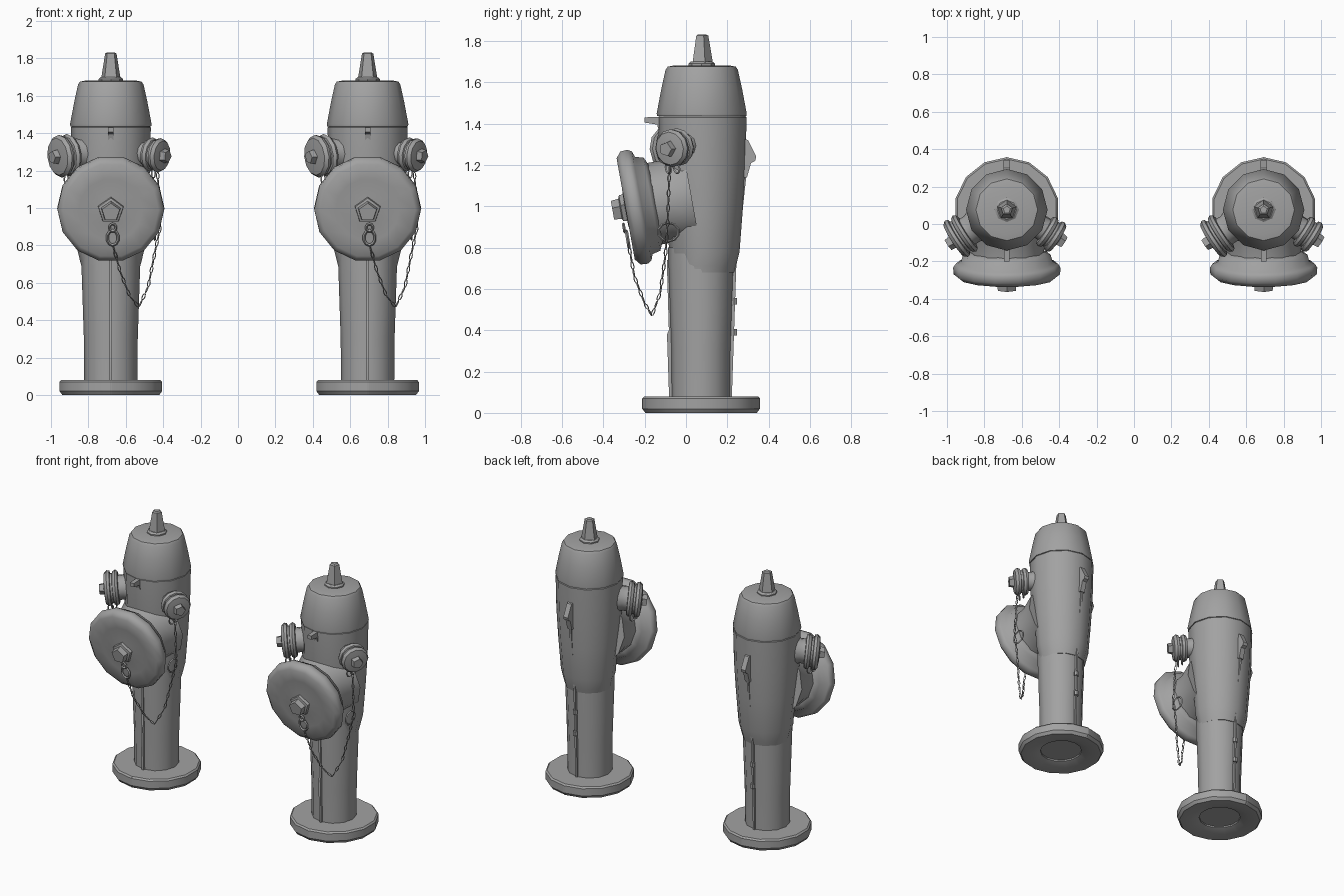
import bpy, bmesh
from math import cos, sin, pi, radians
from mathutils import Vector, Matrix

if "Cube" in bpy.data.objects:
    bpy.data.objects.remove(bpy.data.objects["Cube"])

iron = bpy.data.materials.new("grey iron")
iron.use_nodes = True
iron.diffuse_color = (0.36, 0.36, 0.36, 1)
iron.node_tree.nodes["Principled BSDF"].inputs["Base Color"].default_value = (0.36, 0.36, 0.36, 1)


def finish(name, bm, origin, angle=40):
    bmesh.ops.recalc_face_normals(bm, faces=bm.faces)
    mesh = bpy.data.meshes.new(name)
    bm.to_mesh(mesh)
    bm.free()
    obj = bpy.data.objects.new(name, mesh)
    obj.location = origin
    mesh.materials.append(iron)
    bpy.context.collection.objects.link(obj)
    bpy.ops.object.select_all(action="DESELECT")
    obj.select_set(True)
    bpy.context.view_layer.objects.active = obj
    bpy.ops.object.shade_smooth_by_angle(angle=radians(angle))
    return obj


def lathe(bm, profile, sides, centre, axis=(0, 0, 1), turn=0.0):
    """Turn (radius, distance) pairs about an axis through centre; both ends are closed."""
    axis = Vector(axis).normalized()
    rot = axis.to_track_quat("Z", "Y").to_matrix() if axis.z < 0.99 else Matrix.Identity(3)
    rings = []
    for r, d in profile:
        rings.append([bm.verts.new(Vector(centre) + rot @ Vector(
            (r * cos(turn + 2 * pi * i / sides), r * sin(turn + 2 * pi * i / sides), d)))
            for i in range(sides)])
    for a, b in zip(rings, rings[1:]):
        for i in range(sides):
            j = (i + 1) % sides
            bm.faces.new((a[i], a[j], b[j], b[i]))
    bm.faces.new(rings[0])
    bm.faces.new(rings[-1])


def half_ring(bm, section, centre, start, end, steps):
    """Sweep a closed section through part of a circle."""
    rings = []
    for i in range(steps + 1):
        a = start + (end - start) * i / steps
        rings.append([bm.verts.new(Vector(centre) + Vector((r * cos(a), r * sin(a), z)))
                      for r, z in section])
    n = len(section)
    for a, b in zip(rings, rings[1:]):
        for i in range(n):
            bm.faces.new((a[i], a[(i + 1) % n], b[(i + 1) % n], b[i]))
    bm.faces.new(rings[0])
    bm.faces.new(rings[-1])


def link(bm, centre, along, side, length, width, wire):
    """One oval chain link, a stretched ring of square wire."""
    along = Vector(along).normalized()
    normal = along.cross(Vector(side)).normalized()
    across = normal.cross(along)
    rings = []
    for i in range(10):
        a = 2 * pi * i / 10
        out = along * cos(a) + across * sin(a)
        mid = Vector(centre) + along * cos(a) * length / 2 + across * sin(a) * width / 2
        rings.append([bm.verts.new(mid + (out * cos(b) + normal * sin(b)) * wire)
                      for b in (pi * k / 2 for k in range(4))])
    for i, a in enumerate(rings):
        b = rings[(i + 1) % 10]
        for k in range(4):
            bm.faces.new((a[k], a[(k + 1) % 4], b[(k + 1) % 4], b[k]))


def plate(name, outline, thick, origin):
    """Flat fin with a (y, z) outline, standing on the centre plane."""
    bm = bmesh.new()
    sides = [[bm.verts.new((x, y, z)) for y, z in outline] for x in (-thick / 2, thick / 2)]
    for s in sides:
        bm.faces.new(s)
    for i in range(len(outline)):
        j = (i + 1) % len(outline)
        bm.faces.new((sides[0][i], sides[0][j], sides[1][j], sides[1][i]))
    finish(name, bm, origin, 30)


def turned(name, profile, sides, centre, origin, axis=(0, 0, 1), turn=0.0, angle=40):
    bm = bmesh.new()
    lathe(bm, profile, sides, centre, axis, turn)
    return finish(name, bm, origin, angle)


def hydrant(label, x):
    o = (x, 0, 0)
    # Split foot ring
    bm = bmesh.new()
    foot = [(0.14, 0.02), (0.20, 0), (0.27, 0), (0.285, 0.02), (0.285, 0.07), (0.275, 0.08), (0.14, 0.08)]
    for s in (-1, 1):
        half_ring(bm, foot, (s * 0.004, 0.073, 0), s * pi / 2, s * pi / 2 + pi, 7)
    finish(label + " foot ring", bm, o, 35)

    # Post, wider barrel and bonnet
    turned(label + " post", [(0.142, 0.03), (0.144, 0.3), (0.158, 0.72), (0.158, 0.8)], 12, (0, 0.072, 0), o)
    barrel = turned(label + " barrel", [(0.155, 0.68), (0.163, 0.71), (0.18, 0.78), (0.197, 1.0),
                    (0.209, 1.2), (0.214, 1.43), (0.205, 1.44)], 12, (0, 0.079, 0), o)
    for v in barrel.data.vertices:  # the front stays nearly upright
        if v.co.z < 1.2 and v.co.y < 0.0:
            v.co.y += 0.02
    turned(label + " bonnet", [(0.216, 1.436), (0.218, 1.448), (0.195, 1.57), (0.175, 1.66),
           (0.165, 1.675), (0.13, 1.682)], 12, (0, 0.076, 0), o)
    turned(label + " stem collar", [(0.065, 1.675), (0.065, 1.69), (0.052, 1.70)], 8, (0, 0.076, 0), o, angle=30)
    turned(label + " stem nut", [(0.054, 1.695), (0.032, 1.825), (0.02, 1.832)], 5, (0, 0.076, 0), o,
           turn=0.3, angle=30)

    # Large front outlet, tipped slightly downward
    aim = Vector((0, -0.985, -0.177))
    hub = Vector((0, -0.288, 0.988))
    turned(label + " front neck", [(0.235, -0.32), (0.20, -0.2), (0.20, -0.1)], 12, hub, o, aim)
    turned(label + " front cap", [(0.19, -0.145), (0.235, -0.125), (0.245, -0.085), (0.275, -0.075),
           (0.287, -0.055), (0.285, -0.02), (0.255, 0.004), (0.17, -0.004), (0.08, 0.006)],
           14, hub, o, aim, angle=60)
    turned(label + " front cap nut", [(0.075, -0.01), (0.07, 0.025), (0.055, 0.03), (0.05, 0.068)],
           5, hub, o, aim, turn=0.3, angle=30)

    # Side outlets, the right one larger
    for s, name, k in ((-1, " right", 1.0), (1, " left", 0.8)):
        out = Vector((s * 0.83, -0.54, -0.1)).normalized()
        tip = Vector((s * 0.278, -0.085, 1.275)) if s < 0 else Vector((0.268, -0.075, 1.28))
        turned(label + name + " outlet", [(0.115 * k, -0.2), (0.08 * k, -0.11), (0.08 * k, -0.08),
               (0.105 * k, -0.078), (0.115 * k, -0.062), (0.105 * k, -0.045), (0.095 * k, -0.042),
               (0.095 * k, -0.03), (0.11 * k, -0.027), (0.115 * k, -0.01), (0.10 * k, 0.008),
               (0.05 * k, 0.014)], 12, tip, o, out)
        turned(label + name + " outlet nut", [(0.042, 0), (0.035, 0.045)], 5, tip, o, out, angle=30)
        bm = bmesh.new()
        for dy in (-0.01, 0.03):
            link(bm, tip + Vector((-s * 0.04, dy, -0.12 * k)), (0, 0.2, -1), (0.6, 0.8, 0), 0.05, 0.035, 0.005)
        finish(label + name + " outlet rings", bm, o)

    # Peak under the bonnet, back lug, seams
    plate(label + " front peak", [(-0.20, 1.43), (-0.20, 1.405), (-0.14, 1.395), (-0.11, 1.30),
          (-0.08, 1.30), (-0.08, 1.435)], 0.03, o)
    plate(label + " back lug", [(0.27, 1.33), (0.30, 1.32), (0.34, 1.24), (0.335, 1.22), (0.315, 1.21),
          (0.295, 1.14), (0.26, 1.14)], 0.035, o)
    plate(label + " back seam", [(0.2, 0.08), (0.222, 0.08), (0.243, 0.7), (0.298, 1.2), (0.2, 1.2)], 0.014, o)
    plate(label + " front seam", [(-0.05, 0.08), (-0.082, 0.08), (-0.092, 0.38), (-0.083, 0.40),
          (-0.093, 0.74), (-0.05, 0.74)], 0.014, o)
    for z in (0.39, 0.54):
        turned(label + " back hinge knob", [(0.016, -0.015), (0.016, 0.015)], 6, (0, 0.232, z), o)

    # Hanging chain with its ring and hook
    path = [Vector(p) for p in ((0.25, -0.08, 1.19), (0.265, -0.09, 0.9), (0.235, -0.10, 0.76),
            (0.20, -0.125, 0.58), (0.15, -0.165, 0.47), (0.10, -0.20, 0.53), (0.05, -0.25, 0.66), (0.01, -0.275, 0.8))]
    bm = bmesh.new()
    flip = 0
    for a, b in zip(path, path[1:]):
        count = max(1, round((b - a).length / 0.037))
        for i in range(count):
            flip += 1
            side = (1, 0.3, 0.1) if flip % 2 else (-0.3, 1, 0.1)
            link(bm, a.lerp(b, (i + 0.5) / count), b - a, side, 0.038, 0.014, 0.003)
    finish(label + " chain", bm, o)
    bm = bmesh.new()
    link(bm, (0.235, -0.085, 0.875), (0, 0, 1), (0, 1, 0), 0.09, 0.1, 0.006)
    link(bm, (0.01, -0.282, 0.84), (0, 0.17, -1), (1, 0, 0), 0.08, 0.06, 0.008)
    link(bm, (0.01, -0.30, 0.895), (0, 0.17, -1), (1, 0, 0), 0.04, 0.035, 0.007)
    finish(label + " chain hooks", bm, o)


hydrant("first", -0.68)
hydrant("second", 0.693)
